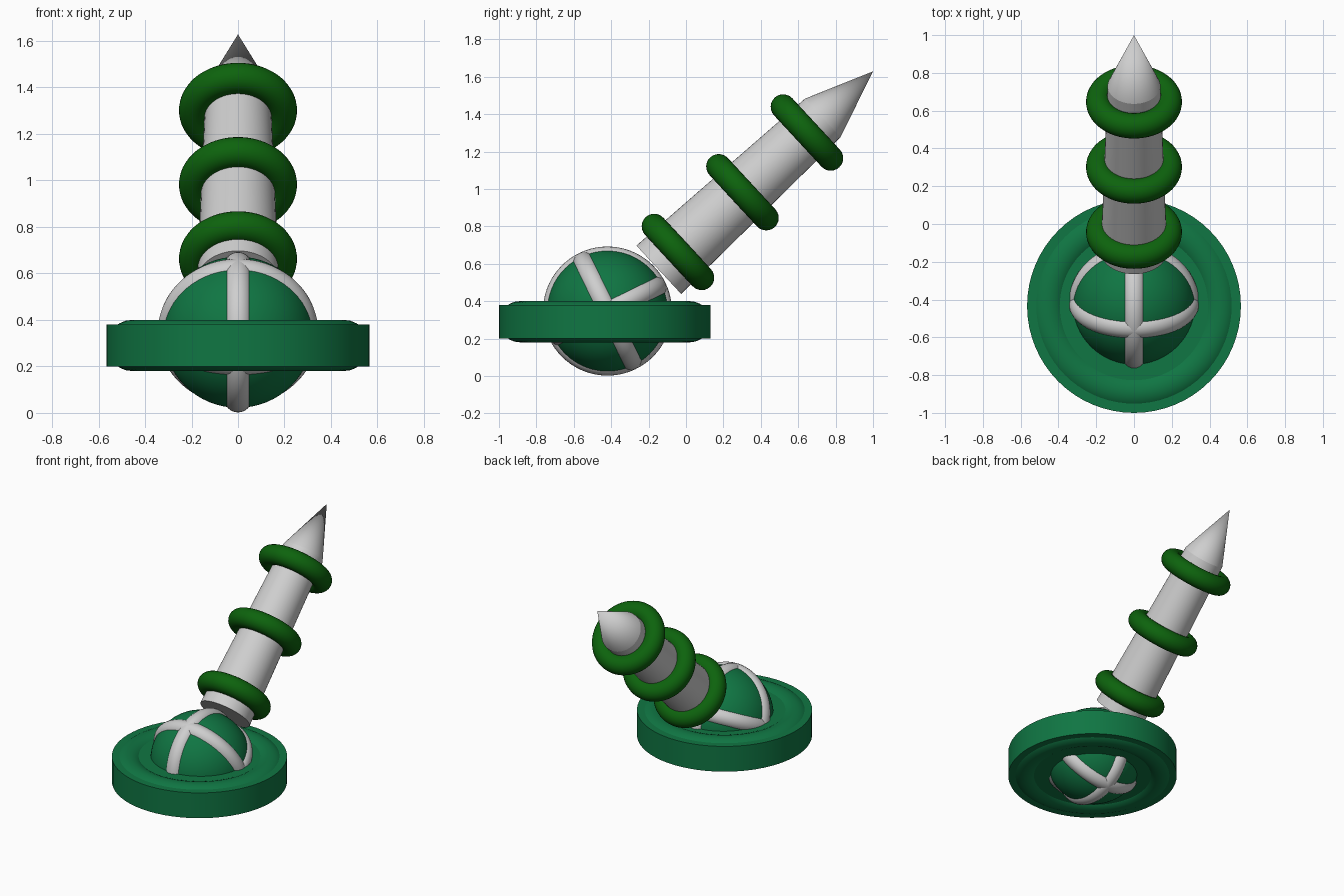
import bpy, math
from mathutils import Vector

if "Cube" in bpy.data.objects:
    bpy.data.objects.remove(bpy.data.objects["Cube"])


def material(name, rgb):
    m = bpy.data.materials.new(name)
    m.diffuse_color = (*rgb, 1)
    m.use_nodes = True
    m.node_tree.nodes["Principled BSDF"].inputs["Base Color"].default_value = m.diffuse_color
    return m


SEA = material("sea green", (0.005, 0.18, 0.056))
LEAF = material("dark green", (0.004, 0.125, 0.004))
GREY = material("light grey", (0.62, 0.62, 0.62))


def finish(name, mat, angle=40):
    ob = bpy.context.object
    ob.name = name
    ob.data.materials.clear()
    ob.data.materials.append(mat)
    bpy.ops.object.shade_smooth_by_angle(angle=math.radians(angle))
    return ob


def ring(name, loc, axis, major, minor, mat):
    rot = Vector(axis).to_track_quat('Z', 'Y').to_euler()
    bpy.ops.mesh.primitive_torus_add(location=loc, rotation=rot, major_radius=major,
                                     minor_radius=minor, major_segments=72, minor_segments=24)
    return finish(name, mat)


def cone(name, start, end, r1, r2, mat, sides=48):
    a, b = Vector(start), Vector(end)
    d = b - a
    bpy.ops.mesh.primitive_cone_add(vertices=sides, radius1=r1, radius2=r2, depth=d.length,
                                    location=(a + b) / 2,
                                    rotation=d.to_track_quat('Z', 'Y').to_euler())
    return finish(name, mat)


# Base: solid disc with a fat rounded rim
cone("base_disc", (0, -0.434, 0.20), (0, -0.434, 0.38), 0.566, 0.566, SEA, 64)
ring("base_rim", (0, -0.434, 0.29), (0, 0, 1), 0.455, 0.11, SEA)

# Ball with three bands at right angles, tilted about x
ball = (0, -0.42, 0.347)
bpy.ops.mesh.primitive_uv_sphere_add(segments=64, ring_count=32, radius=0.325, location=ball)
finish("ball", SEA)
t = math.radians(26)
for i, axis in enumerate([(1, 0, 0), (0, math.cos(t), math.sin(t)),
                          (0, -math.sin(t), math.cos(t))]):
    ring(f"ball_band_{i + 1}", ball, axis, 0.285, 0.06, GREY)

# Leaning barrel: tapered column, pointed tip and three collars
tilt = math.radians(42.8)
axis = Vector((0, math.cos(tilt), math.sin(tilt)))
origin = Vector((0, -0.043, 0.663))
at = lambda s: origin + axis * s
cone("barrel", at(-0.14), at(1.055), 0.176, 0.14, GREY)
cone("barrel_tip", at(1.055), at(1.421), 0.14, 0, GREY)
for i in range(3):
    ring(f"barrel_collar_{i + 1}", at(0.47 * i), axis, 0.187, 0.067, LEAF)
